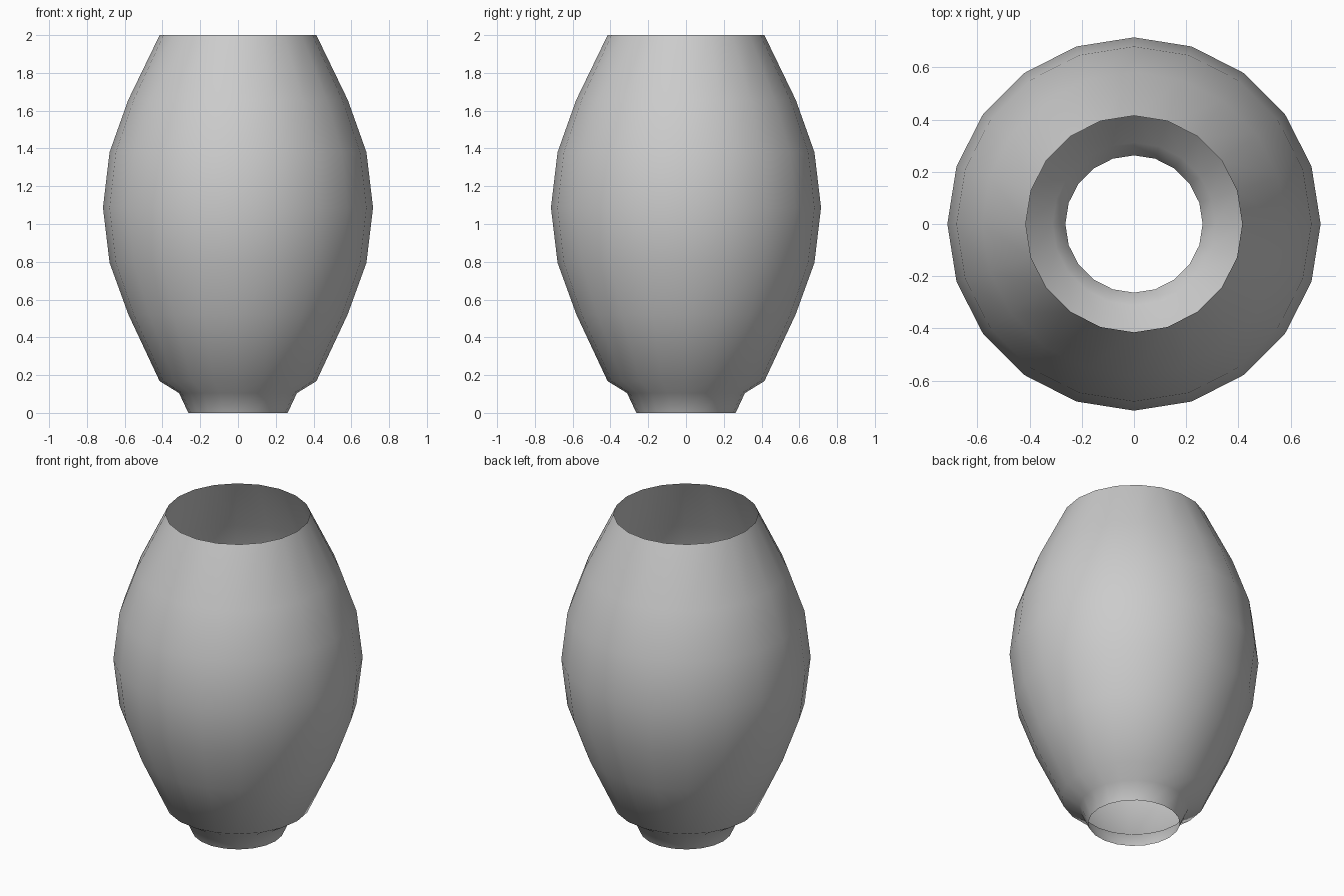
import bpy, bmesh
from math import sin, cos, tau

if "Cube" in bpy.data.objects:
    bpy.data.objects.remove(bpy.data.objects["Cube"])

SIDES = 20
# (radius, height) from the foot opening up to the mouth
PROFILE = [(0.263, 0.0), (0.312, 0.105), (0.415, 0.168), (0.58, 0.52),
           (0.68, 0.795), (0.715, 1.087), (0.68, 1.38), (0.582, 1.655), (0.415, 2.0)]

# Open, thin-walled vase body: stacked rings joined by quads
bm = bmesh.new()
rings = [[bm.verts.new((r * cos(tau * i / SIDES), r * sin(tau * i / SIDES), z))
          for i in range(SIDES)] for r, z in PROFILE]
for low, high in zip(rings, rings[1:]):
    for i in range(SIDES):
        j = (i + 1) % SIDES
        bm.faces.new((low[i], low[j], high[j], high[i])).smooth = True

mesh = bpy.data.meshes.new("vase_body")
bm.to_mesh(mesh)
bm.free()
vase = bpy.data.objects.new("vase_body", mesh)
bpy.context.collection.objects.link(vase)
